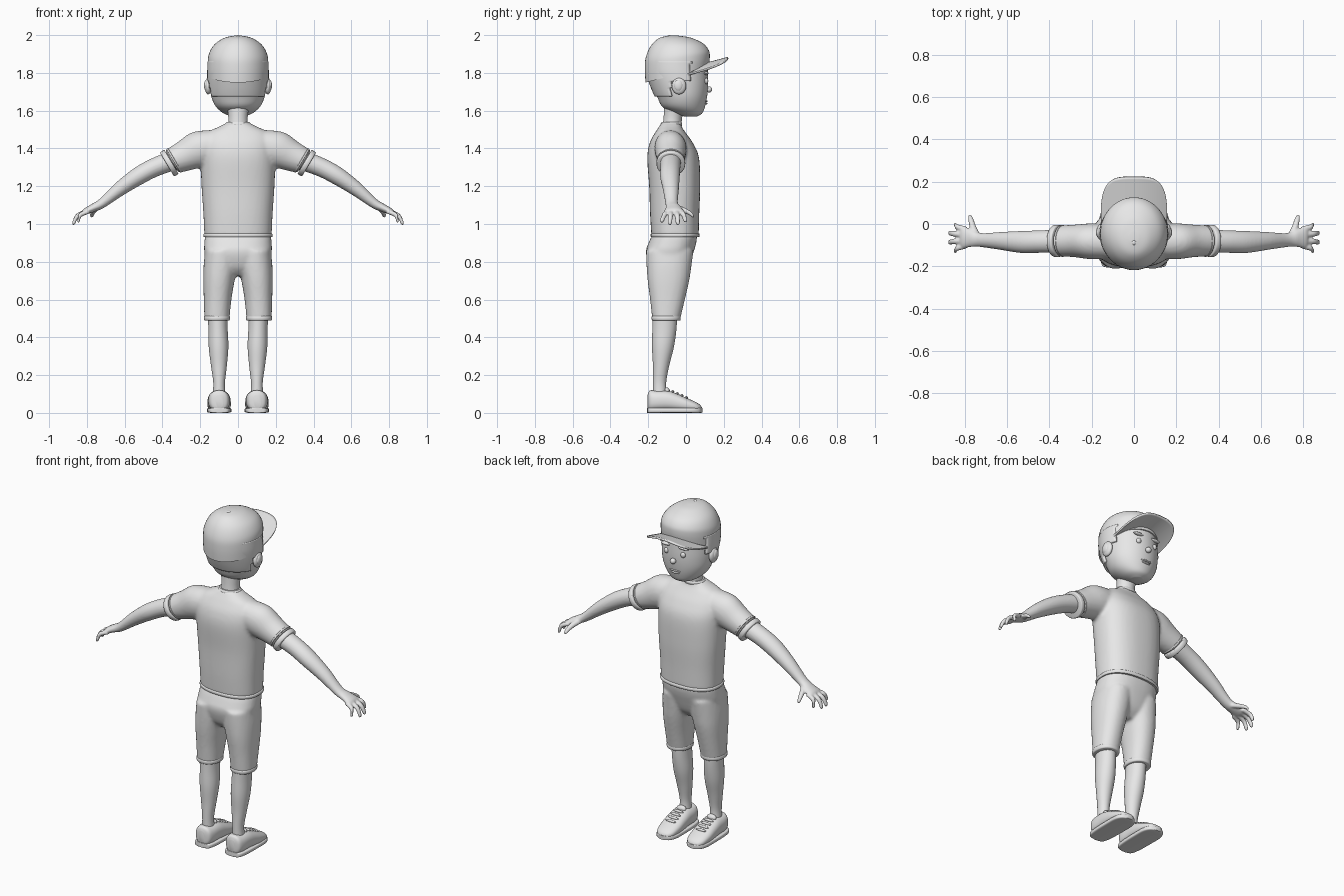
import bpy, bmesh, math
from mathutils import Vector, Matrix

clay = bpy.data.materials.new("light_grey")
clay.diffuse_color = (0.8, 0.8, 0.8, 1)
X, Y, Z = Vector((1, 0, 0)), Vector((0, 1, 0)), Vector((0, 0, 1))
ARM_U = Vector((0.51, 0, 0.86))


def smooth_rings(rings, steps):
    """Catmull-Rom interpolation through ring tuples (cx, cy, cz, ru, rv)."""
    out = []
    for i in range(len(rings) - 1):
        p0, p1 = rings[max(i - 1, 0)], rings[i]
        p2, p3 = rings[i + 1], rings[min(i + 2, len(rings) - 1)]
        for s in range(steps):
            t = s / steps
            out.append([0.5 * (2 * b + (c - a) * t + (2 * a - 5 * b + 4 * c - d) * t * t
                               + (3 * b - a - 3 * c + d) * t ** 3)
                        for a, b, c, d in zip(p0, p1, p2, p3)])
    out.append(list(rings[-1]))
    return out


def loft(bm, rings, u=X, v=Y, n=32, e=2.0, steps=5, side=1):
    """Skin superelliptic rings; side=-1 mirrors in x."""
    power = lambda c: math.copysign(abs(c) ** (2 / e), c)
    loops = []
    for cx, cy, cz, ru, rv in smooth_rings(rings, steps):
        loop = []
        for k in range(n):
            a = 2 * math.pi * k / n
            p = Vector((cx, cy, cz)) + u * power(math.cos(a)) * ru + v * power(math.sin(a)) * rv
            p.x *= side
            loop.append(bm.verts.new(p))
        loops.append(loop)
    for a, b in zip(loops, loops[1:]):
        for k in range(n):
            bm.faces.new((a[k], a[(k + 1) % n], b[(k + 1) % n], b[k]))
    bm.faces.new(loops[0])
    bm.faces.new(loops[-1])


def ball(bm, c, r, tilt=0):
    m = Matrix.Translation(c) @ Matrix.Rotation(tilt, 4, 'X') @ Matrix.Diagonal((*r, 1))
    bmesh.ops.create_uvsphere(bm, u_segments=20, v_segments=12, radius=1, matrix=m)


def finish(name, bm, voxel=0, mirror=False, thick=0):
    bmesh.ops.recalc_face_normals(bm, faces=bm.faces)
    me = bpy.data.meshes.new(name)
    bm.to_mesh(me)
    bm.free()
    me.materials.append(clay)
    ob = bpy.data.objects.new(name, me)
    bpy.context.collection.objects.link(ob)
    bpy.ops.object.select_all(action='DESELECT')
    ob.select_set(True)
    bpy.context.view_layer.objects.active = ob
    bpy.ops.object.shade_smooth_by_angle(angle=math.radians(40))
    if voxel:  # blend overlapping volumes into one skin
        r = ob.modifiers.new("blend", 'REMESH')
        r.mode, r.voxel_size, r.use_smooth_shade = 'VOXEL', voxel, True
        s = ob.modifiers.new("soften", 'SMOOTH')
        s.factor, s.iterations = 0.5, 5
    if thick:
        s = ob.modifiers.new("thickness", 'SOLIDIFY')
        s.thickness, s.offset = thick, 0
    if mirror:
        ob.modifiers.new("mirror", 'MIRROR')
    return ob


def part(name, rings, mirror=False, **kw):
    bm = bmesh.new()
    loft(bm, rings, **kw)
    return finish(name, bm, mirror=mirror)


# Shirt: torso blended with both sleeves
bm = bmesh.new()
loft(bm, [(0, -.058, .935, .178, .125), (0, -.06, 1.05, .183, .13), (0, -.06, 1.2, .193, .135),
          (0, -.068, 1.35, .198, .137), (0, -.078, 1.43, .192, .114), (0, -.083, 1.485, .16, .08),
          (0, -.083, 1.515, .1, .06), (0, -.078, 1.535, .062, .052)], e=2.4, n=48)
for side in (1, -1):
    loft(bm, [(.08, -.085, 1.43, .08, .075), (.19, -.082, 1.4, .1, .085), (.28, -.08, 1.36, .083, .077),
              (.35, -.08, 1.33, .07, .073)], u=ARM_U, side=side)
finish("shirt", bm, voxel=.01)
part("shirt_hem", [(0, -.058, .93, .179, .126), (0, -.058, .935, .183, .13), (0, -.058, .946, .183, .13),
                   (0, -.058, .95, .179, .126)], e=2.4, n=48, steps=2)
part("collar", [(0, -.078, 1.52, .066, .056), (0, -.077, 1.53, .068, .057), (0, -.076, 1.54, .06, .052)])

# Sleeve cuffs: two raised bands
bm = bmesh.new()
for cx, cz, r, w in ((.338, 1.336, .073, .006), (.364, 1.322, .074, .014)):
    dx, dz = .86 * w, -.51 * w
    loft(bm, [(cx - dx, -.08, cz - dz, r - .004, r - .002), (cx - dx * .7, -.08, cz - dz * .7, r, r + .002),
              (cx + dx * .7, -.08, cz + dz * .7, r, r + .002), (cx + dx, -.08, cz + dz, r - .004, r - .002)],
         u=ARM_U, steps=2)
finish("sleeve_cuff", bm, mirror=True)

# Arm, palm, fingers and thumb blended
bm = bmesh.new()
loft(bm, [(.32, -.08, 1.345, .055, .056), (.44, -.083, 1.3, .05, .053), (.53, -.085, 1.252, .047, .052),
          (.63, -.08, 1.183, .038, .042), (.72, -.076, 1.11, .026, .033), (.765, -.067, 1.086, .022, .041),
          (.805, -.064, 1.068, .017, .05), (.82, -.064, 1.06, .009, .046)], u=ARM_U)
for base, tip in (((-.025, 1.069), (.85, -.004, 1.012)), ((-.05, 1.072), (.876, -.043, .998)),
                  ((-.078, 1.07), (.876, -.086, .998)), ((-.102, 1.066), (.85, -.127, 1.01))):
    by, bz = base
    tx, ty, tz = tip
    loft(bm, [(.79, by, bz, .012, .014), (.4 + tx / 2 + .01, (by + ty) / 2, (bz + tz) / 2 + .01, .0125, .0135),
              (tx - .006, ty, tz + .008, .011, .012), (tx, ty, tz, .005, .006)], u=ARM_U, n=16)
loft(bm, [(.74, -.055, 1.09, .016, .016), (.76, -.015, 1.075, .016, .015), (.77, .02, 1.058, .013, .013),
          (.774, .036, 1.045, .011, .011), (.775, .043, 1.04, .005, .005)], u=X, v=Z, n=16)
finish("arm_and_hand", bm, voxel=.005, mirror=True)

# Shorts: pelvis blended with both legs
bm = bmesh.new()
loft(bm, [(0, -.09, .725, .08, .06), (0, -.09, .77, .155, .1), (0, -.086, .85, .178, .126),
          (0, -.072, .9, .178, .126), (0, -.06, .94, .174, .119)], e=2.4, n=48)
for side in (1, -1):
    loft(bm, [(.112, -.105, .49, .066, .073), (.108, -.098, .6, .073, .092), (.101, -.093, .7, .083, .11),
              (.092, -.09, .78, .09, .119), (.086, -.086, .86, .088, .126)], e=2.2, side=side)
finish("shorts", bm, voxel=.009)
part("shorts_hem", [(.112, -.105, .488, .063, .071), (.112, -.105, .492, .068, .076),
                    (.112, -.105, .508, .069, .077), (.112, -.104, .513, .065, .073)], True, e=2.2, steps=2)

# Lower legs
part("leg", [(.108, -.112, .55, .052, .065), (.106, -.114, .45, .051, .064), (.103, -.122, .35, .052, .058),
             (.101, -.132, .25, .042, .043), (.1, -.14, .16, .031, .035), (.1, -.138, .09, .034, .037)], True)

# Shoes
part("shoe_upper", [(.1, -.203, .06, .02, .035), (.1, -.192, .064, .045, .054), (.1, -.16, .064, .056, .055),
                    (.1, -.1, .064, .06, .054), (.1, -.05, .055, .062, .048), (.1, .0, .043, .062, .038),
                    (.1, .05, .032, .054, .026), (.1, .075, .026, .036, .016), (.1, .084, .022, .015, .007)],
     True, u=X, v=Z, e=2.4)
part("shoe_sole", [(.1, -.206, .0135, .02, .0135), (.1, -.195, .0135, .05, .0135), (.1, -.14, .0135, .062, .0135),
                   (.1, -.04, .0135, .065, .0135), (.1, .03, .0135, .063, .0135), (.1, .07, .0135, .046, .0135),
                   (.1, .087, .0135, .015, .012)], True, u=X, v=Z, e=5)
bm = bmesh.new()
for i in range(4):
    ball(bm, (.1, -.07 + i * .024, .112 - i * .0105), (.034, .008, .008))
ball(bm, (.1, -.1, .118), (.03, .014, .018), .5)
finish("laces_and_tongue", bm, mirror=True)

# Head and neck
HEAD = [(0, .025, 1.568, .03, .03), (0, .012, 1.585, .075, .073), (0, -.012, 1.62, .116, .112),
        (0, -.02, 1.67, .14, .131), (0, -.03, 1.73, .149, .147), (0, -.042, 1.8, .151, .158),
        (0, -.045, 1.86, .149, .157)]
part("head", HEAD, n=48)
part("neck", [(0, -.076, 1.49, .057, .052), (0, -.07, 1.56, .051, .049), (0, -.06, 1.63, .06, .055)])

# Hair: offset shell kept at the back and at the temples
bm = bmesh.new()
loft(bm, [(x, y, z, u + .006, v + .006) for x, y, z, u, v in HEAD], n=64, steps=8)
drop = []
for f in bm.faces:
    c = f.calc_center_median()
    back = c.z > 1.68 and c.y < -.08
    temple = c.z > 1.755 and c.y < .025
    if len(f.verts) > 4 or not (back or temple):
        drop.append(f)
bmesh.ops.delete(bm, geom=drop, context='FACES')
finish("hair", bm, thick=.012)

# Ears
bm = bmesh.new()
ball(bm, (.158, -.037, 1.73), (.018, .038, .044))
ball(bm, (.168, -.04, 1.733), (.012, .024, .03))
finish("ear", bm, mirror=True)

# Face
bm = bmesh.new()
ball(bm, (.055, .106, 1.757), (.015, .012, .016))
finish("eye", bm, mirror=True)
bm = bmesh.new()
ball(bm, (.058, .107, 1.798), (.034, .012, .009))
finish("eyebrow", bm, mirror=True)
bm = bmesh.new()
ball(bm, (0, .122, 1.712), (.017, .017, .016))
finish("nose", bm)
bm = bmesh.new()
ball(bm, (0, .102, 1.65), (.036, .012, .006))
ball(bm, (0, .102, 1.638), (.028, .012, .006))
finish("lips", bm)

# Cap crown: rim tilted up towards the face
bm = bmesh.new()
loft(bm, [(0, -.047, 1.79, .158, .167), (0, -.046, 1.85, .16, .172), (0, -.046, 1.9, .154, .167),
          (0, -.047, 1.95, .125, .138), (0, -.055, 1.985, .073, .085), (0, -.065, 1.997, .02, .025)], n=48)
for v in bm.verts:
    v.co.z += .25 * (v.co.y + .05) * max(0, min(1, (1.98 - v.co.z) / .18))
finish("cap_crown", bm)
bm = bmesh.new()
ball(bm, (0, -.088, 1.993), (.012, .012, .007))
finish("cap_button", bm)

# Cap brim: arched plate with a rounded front edge
bm = bmesh.new()
N, M = 32, 10
grid = []
for i in range(N + 1):
    s = math.sin((i / N - .5) * math.pi)
    y0 = -.055 + .165 * math.sqrt(1 - (s * .95) ** 2)
    y1 = .05 + .173 * (1 - abs(s) ** 4) ** (1 / 2.5)
    row = []
    for j in range(M + 1):
        y = y0 + (y1 - y0) * j / M
        row.append(bm.verts.new((.155 * s, y, 1.847 - .032 * s * s + .27 * (y - .1))))
    grid.append(row)
for a, b in zip(grid, grid[1:]):
    for j in range(M):
        bm.faces.new((a[j], b[j], b[j + 1], a[j + 1]))
finish("cap_brim", bm, thick=.01)
